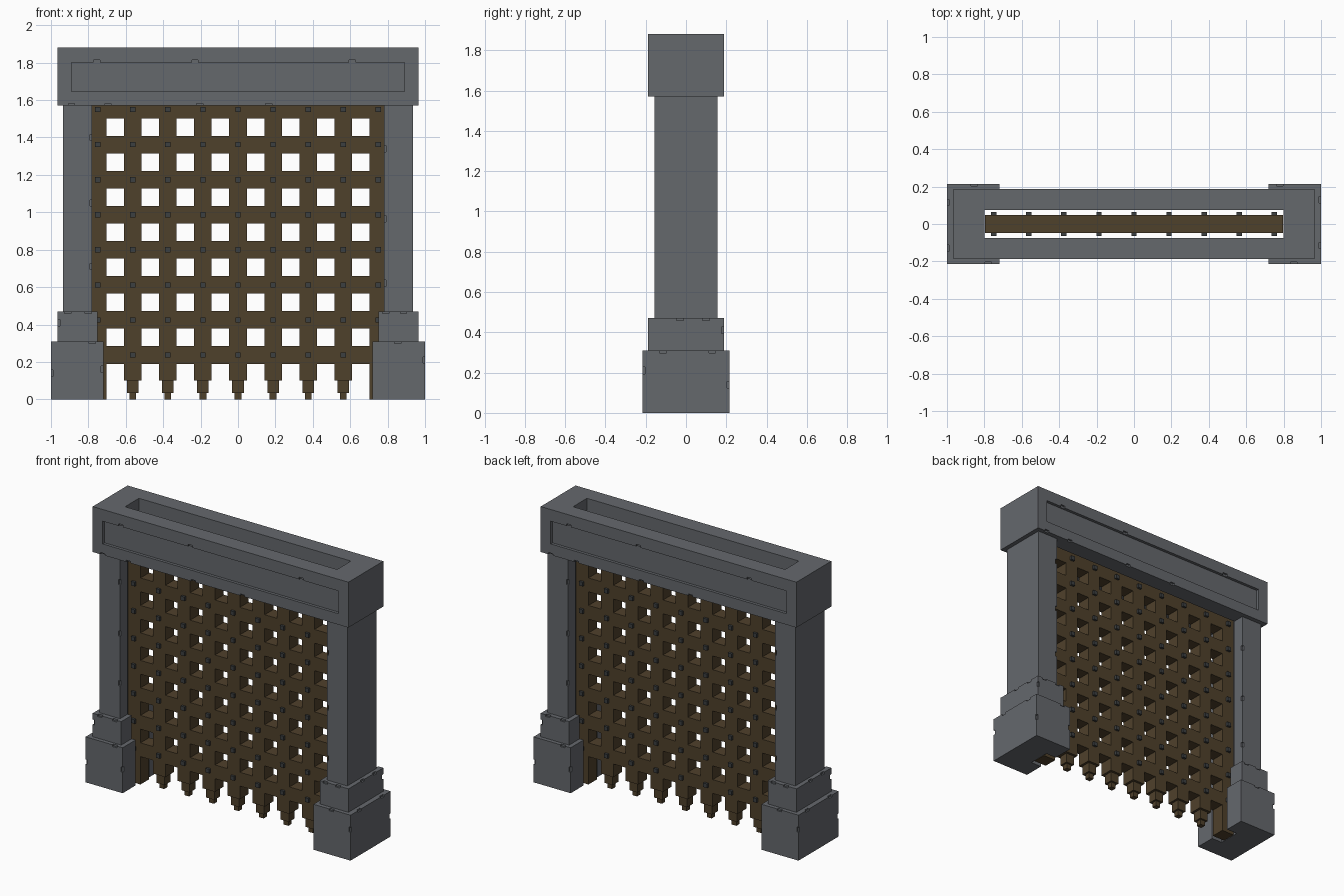
import bpy, bmesh
from mathutils import Vector

if "Cube" in bpy.data.objects:
    bpy.data.objects.remove(bpy.data.objects["Cube"], do_unlink=True)


def material(name, rgb):
    m = bpy.data.materials.new(name)
    m.use_nodes = True
    m.diffuse_color = (*rgb, 1)
    m.node_tree.nodes["Principled BSDF"].inputs["Base Color"].default_value = (*rgb, 1)
    return m


STONE = material("grey stone", (0.130, 0.138, 0.152))
WOOD = material("brown wood", (0.078, 0.052, 0.024))
IRON = material("dark iron", (0.045, 0.050, 0.052))


def add_box(bm, lo, hi):
    lo, hi = Vector(lo), Vector(hi)
    verts = bmesh.ops.create_cube(bm, size=1)["verts"]
    for v in verts:
        v.co = (lo + hi) / 2 + v.co * (hi - lo)


def finish(bm, name, mat):
    bmesh.ops.recalc_face_normals(bm, faces=bm.faces)
    mesh = bpy.data.meshes.new(name)
    bm.to_mesh(mesh)
    bm.free()
    obj = bpy.data.objects.new(name, mesh)
    bpy.context.collection.objects.link(obj)
    if mat:
        mesh.materials.append(mat)
    return obj


def boxes(name, spans, mat=None):
    bm = bmesh.new()
    for lo, hi in spans:
        add_box(bm, lo, hi)
    return finish(bm, name, mat)


def cut(obj, spans):
    """Subtract a set of boxes from obj and bake the result."""
    cutter = boxes("cutter", spans)
    cutter.hide_render = True
    mod = obj.modifiers.new("cut", 'BOOLEAN')
    mod.operation, mod.solver, mod.object = 'DIFFERENCE', 'EXACT', cutter
    bpy.context.view_layer.update()
    graph = bpy.context.evaluated_depsgraph_get()
    mesh = bpy.data.meshes.new_from_object(obj.evaluated_get(graph))
    obj.modifiers.clear()
    obj.data = mesh
    mesh.materials.clear()
    mesh.materials.append(STONE)
    for p in mesh.polygons:
        p.material_index = 0
    bpy.data.objects.remove(cutter, do_unlink=True)


def chip(center, axis):
    """Small notch on an edge running along axis."""
    half = Vector((0.012, 0.012, 0.012))
    half[axis] = 0.017
    c = Vector(center)
    return c - half, c + half


def turned(spans):
    """The same boxes turned half a circle about z."""
    return [((-h[0], -h[1], l[2]), (-l[0], -l[1], h[2])) for l, h in spans]


# Lintel: hollow slot, recessed panels and chipped edges on both faces
SLOT_X, SLOT_Y = 0.80, 0.075
lintel = boxes("lintel", [((-0.965, -0.188, 1.57), (0.965, 0.188, 1.88))], STONE)
cut(lintel, [((-SLOT_X, -SLOT_Y, 1.4), (SLOT_X, SLOT_Y, 2.0))])
panel = [((-0.89, -0.3, 1.645), (0.89, -0.168, 1.80))]
cut(lintel, panel + turned(panel))
chips = [chip((x, -0.188, 1.57), 0) for x in (-0.89, -0.695, -0.205, 0.165)]
chips += [chip((x, -0.188, 1.803), 0) for x in (-0.755, -0.23, 0.61)]
cut(lintel, chips + turned(chips))

# Towers: base block, collar and post, each grooved for the gate
PARTS = {  # name: (inner x, outer x, half depth, bottom, top)
    "base": (0.72, 1.0, 0.215, 0.0, 0.31),
    "collar": (0.75, 0.965, 0.188, 0.31, 0.47),
    "post": (0.78, 0.935, 0.157, 0.47, 1.57),
}
CHIPS = {  # for the +x tower: (edge point, edge axis)
    "base": [((0.855, -0.215, 0.31), 0), ((0.78, 0.215, 0.31), 0),
             ((1.0, -0.115, 0.31), 1), ((1.0, 0.13, 0.31), 1),
             ((1.0, -0.215, 0.21), 2), ((1.0, 0.215, 0.14), 2),
             ((0.72, 0.215, 0.16), 2)],
    "collar": [((0.79, -0.188, 0.47), 0), ((0.885, -0.188, 0.47), 0),
               ((0.91, 0.188, 0.47), 0), ((0.80, 0.188, 0.47), 0),
               ((0.965, -0.03, 0.47), 1), ((0.965, 0.10, 0.47), 1),
               ((0.965, 0.188, 0.41), 2)],
    "post": [((0.78, -0.157, z), 2) for z in (0.62, 0.965, 1.34)]
            + [((0.78, 0.157, z), 2) for z in (0.71, 1.05, 1.40)],
}
for part, (x0, x1, d, z0, z1) in PARTS.items():
    body = [((x0, -d, z0), (x1, d, z1))]
    groove = [((0.5, -SLOT_Y, -0.1), (SLOT_X, SLOT_Y, 2.0))]
    nicks = [chip(*c) for c in CHIPS[part]]
    for side, place in (("left", lambda s: s), ("right", turned)):
        obj = boxes(f"{side}_{part}", place(body), STONE)
        cut(obj, place(groove))
        cut(obj, place(nicks))

# Gate lattice: a grid of flush bars with square openings
PITCH, HALF, THICK, Z0 = 0.1875, 0.047, 0.047, 0.237
cols = [(i - 4) * PITCH for i in range(9)]
rows = [Z0 + k * PITCH for k in range(8)]
xs = [x + s for x in cols for s in (-HALF, HALF)]
zs = [z + s for z in rows for s in (-HALF, HALF)]
bm = bmesh.new()
grid = [[bm.verts.new((x, -THICK, z)) for z in zs] for x in xs]
for i in range(len(xs) - 1):
    for j in range(len(zs) - 1):
        if i % 2 == 0 or j % 2 == 0:
            bm.faces.new((grid[i][j], grid[i + 1][j], grid[i + 1][j + 1], grid[i][j + 1]))
out = bmesh.ops.extrude_face_region(bm, geom=bm.faces[:], use_keep_orig=True)
for v in out["geom"]:
    if isinstance(v, bmesh.types.BMVert):
        v.co.y = THICK
finish(bm, "gate_lattice", WOOD)

# Stepped spikes under the inner bars, full-length legs at the two edges
bottom = Z0 - HALF
spikes = []
for x in cols[1:-1]:
    for w, lo, hi in ((HALF, 0.10, bottom), (0.031, 0.035, 0.10), (0.018, 0.0, 0.035)):
        spikes.append(((x - w, -w, lo), (x + w, w, hi)))
boxes("gate_spikes", spikes, WOOD)
boxes("gate_edge_legs", [((x - HALF, -THICK, 0), (x + HALF, THICK, bottom))
                         for x in (cols[0], cols[-1])], WOOD)

# Iron studs on both faces at every crossing
S = 0.014
boxes("gate_studs", [((x - S, min(y, y * 1.34), z - S), (x + S, max(y, y * 1.34), z + S))
                     for x in cols for z in rows for y in (-THICK, THICK)], IRON)
